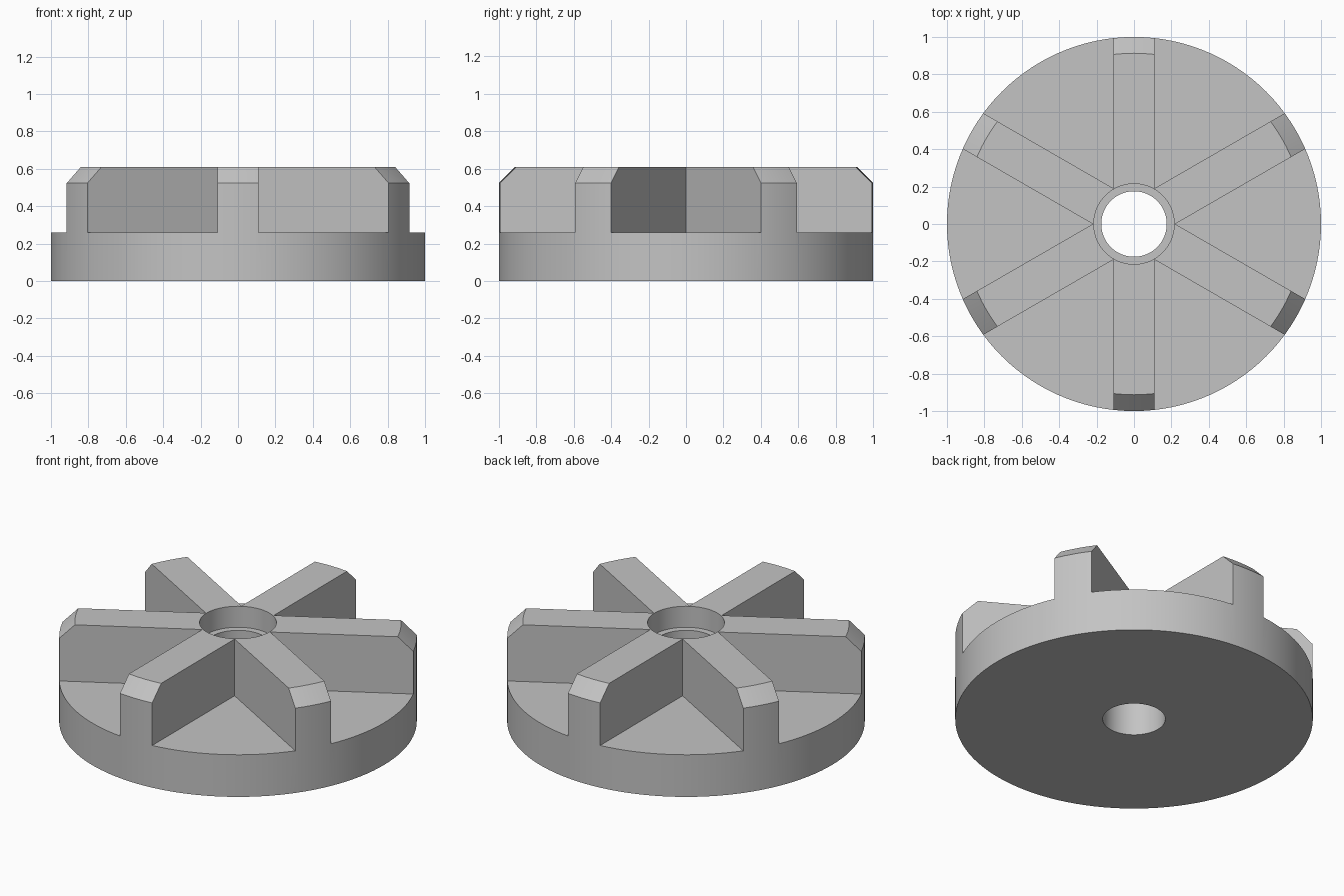
import bpy, bmesh, math
from mathutils import Matrix, Vector

cube = bpy.data.objects.get("Cube")
if cube:
    bpy.data.objects.remove(cube, do_unlink=True)

SEGMENTS = 120
RIBS = 6
HEIGHT, FLOOR = 0.61, 0.26
RADIUS, CHAMFER = 1.0, 0.087
BORE, COUNTERBORE, LEDGE = 0.175, 0.215, 0.48
APEX = 0.22  # where neighbouring rib walls meet

grey = bpy.data.materials.new("plain grey")
colour = (0.55, 0.55, 0.55, 1)
grey.diffuse_color = colour
grey.use_nodes = True
grey.node_tree.nodes["Principled BSDF"].inputs["Base Color"].default_value = colour


def make_object(name, bm):
    bmesh.ops.recalc_face_normals(bm, faces=bm.faces)
    mesh = bpy.data.meshes.new(name)
    bm.to_mesh(mesh)
    bm.free()
    mesh.materials.append(grey)
    obj = bpy.data.objects.new(name, mesh)
    bpy.context.collection.objects.link(obj)
    return obj


# Disc: a closed profile with rim chamfer and stepped bore, turned about z
profile = [(BORE, 0), (RADIUS, 0), (RADIUS, HEIGHT - CHAMFER),
           (RADIUS - CHAMFER, HEIGHT), (COUNTERBORE, HEIGHT),
           (COUNTERBORE, LEDGE), (BORE, LEDGE)]
bm = bmesh.new()
verts = [bm.verts.new((r, 0, z)) for r, z in profile]
edges = [bm.edges.new((v, verts[i - 1])) for i, v in enumerate(verts)]
bmesh.ops.spin(bm, geom=verts + edges, cent=(0, 0, 0), axis=(0, 0, 1),
               angle=math.tau, steps=SEGMENTS, use_merge=True)
bmesh.ops.remove_doubles(bm, verts=bm.verts, dist=1e-5)
wheel = make_object("ribbed_disc", bm)

# Pockets: wedge prisms whose walls run parallel to the ribs
bm = bmesh.new()
for i in range(RIBS):
    turn = Matrix.Rotation(i * math.tau / RIBS, 4, "Z")
    half = math.pi / RIBS
    reach = 1.2
    outline = [(APEX, 0)] + [(APEX + reach * math.cos(a), reach * math.sin(a))
                             for a in (-half, half)]
    base = [bm.verts.new(turn @ Vector((x, y, FLOOR))) for x, y in outline]
    face = bm.faces.new(base)
    top = bmesh.ops.extrude_face_region(bm, geom=[face])["geom"]
    bmesh.ops.translate(bm, vec=(0, 0, 0.6),
                        verts=[v for v in top if isinstance(v, bmesh.types.BMVert)])
pockets = make_object("pocket_cutter", bm)
pockets.hide_render = True

cut = wheel.modifiers.new("pockets", "BOOLEAN")
cut.operation = "DIFFERENCE"
cut.solver = "EXACT"
cut.object = pockets
bpy.ops.object.select_all(action="DESELECT")
wheel.select_set(True)
bpy.context.view_layer.objects.active = wheel
bpy.ops.object.modifier_apply(modifier=cut.name)
bpy.data.objects.remove(pockets, do_unlink=True)

bpy.ops.object.shade_smooth_by_angle(angle=math.radians(25))
